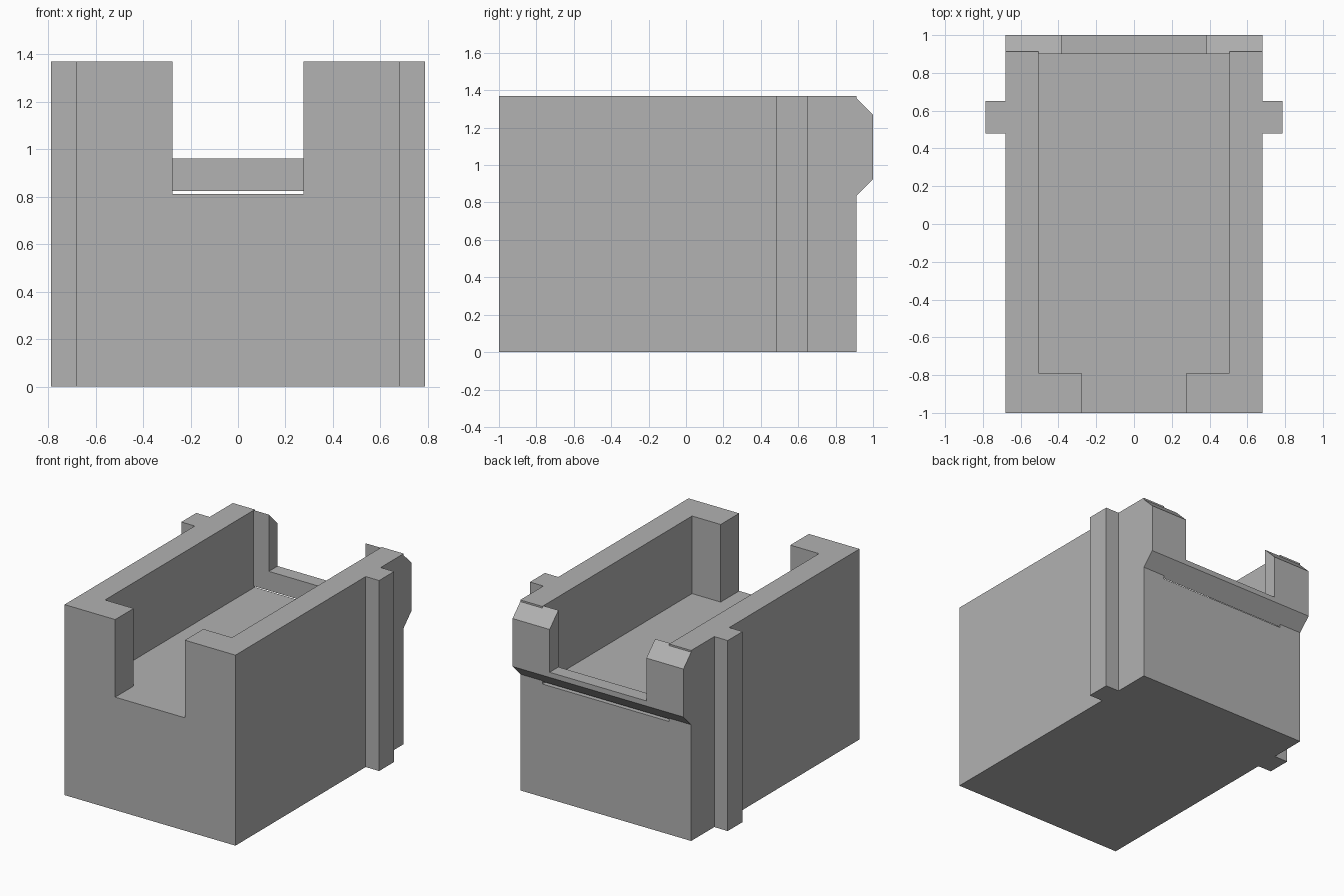
import bpy
import bmesh
from mathutils import Vector

cube = bpy.data.objects.get("Cube")
if cube:
    bpy.data.objects.remove(cube, do_unlink=True)

HEIGHT = 1.37    # top of the walls
FLOOR = 0.812    # level of the recess floor
HALF_W = 0.68    # half width of the block
BACK = 0.912     # rear face of the block

grey = bpy.data.materials.new("plain grey")
grey.use_nodes = True
grey.diffuse_color = (0.445, 0.445, 0.445, 1)
grey.node_tree.nodes["Principled BSDF"].inputs["Base Color"].default_value = grey.diffuse_color


def prism(name, points, offset):
    """Extrude a flat polygon along the offset into a closed solid."""
    bm = bmesh.new()
    face = bm.faces.new([bm.verts.new(p) for p in points])
    top = bmesh.ops.extrude_face_region(bm, geom=[face])
    moved = [v for v in top["geom"] if isinstance(v, bmesh.types.BMVert)]
    bmesh.ops.translate(bm, verts=moved, vec=Vector(offset))
    bmesh.ops.recalc_face_normals(bm, faces=bm.faces)
    mesh = bpy.data.meshes.new(name)
    bm.to_mesh(mesh)
    bm.free()
    mesh.materials.append(grey)
    obj = bpy.data.objects.new(name, mesh)
    bpy.context.collection.objects.link(obj)
    return obj


def box(name, half_width, y0, y1, z0, z1):
    corners = [(-half_width, y0, z0), (half_width, y0, z0),
               (half_width, y1, z0), (-half_width, y1, z0)]
    return prism(name, corners, (0, 0, z1 - z0))


def cut(target, cutter):
    """Subtract the cutter from the target, then discard the cutter."""
    cutter.hide_render = True
    mod = target.modifiers.new("cut", 'BOOLEAN')
    mod.operation = 'DIFFERENCE'
    mod.solver = 'EXACT'
    mod.object = cutter
    bpy.context.view_layer.objects.active = target
    bpy.ops.object.modifier_apply(modifier=mod.name)
    bpy.data.objects.remove(cutter, do_unlink=True)


# Block with a full-height rib on each side, from a mirrored plan outline
half = [(HALF_W, -1), (HALF_W, 0.48), (0.787, 0.48),
        (0.787, 0.65), (HALF_W, 0.65), (HALF_W, BACK)]
plan = half + [(-x, y) for x, y in reversed(half)]
body = prism("body_block", [(x, y, 0) for x, y in plan], (0, 0, HEIGHT))

# Recess open at the back, and the narrower front opening
cut(body, box("recess_cutter", 0.505, -0.79, 1.2, FLOOR, 1.6))
cut(body, box("front_opening_cutter", 0.277, -1.2, -0.7, FLOOR, 1.6))

# Chamfered rear lip, with a thin slot left between it and the floor
profile = [(0.9, 0.824), (1, 0.925), (1, 1.27), (0.9, HEIGHT)]
lip = prism("rear_lip", [(-HALF_W, y, z) for y, z in profile], (2 * HALF_W, 0, 0))
cut(lip, box("lip_notch_cutter", 0.385, 0.8, 1.2, 0.962, 1.6))
